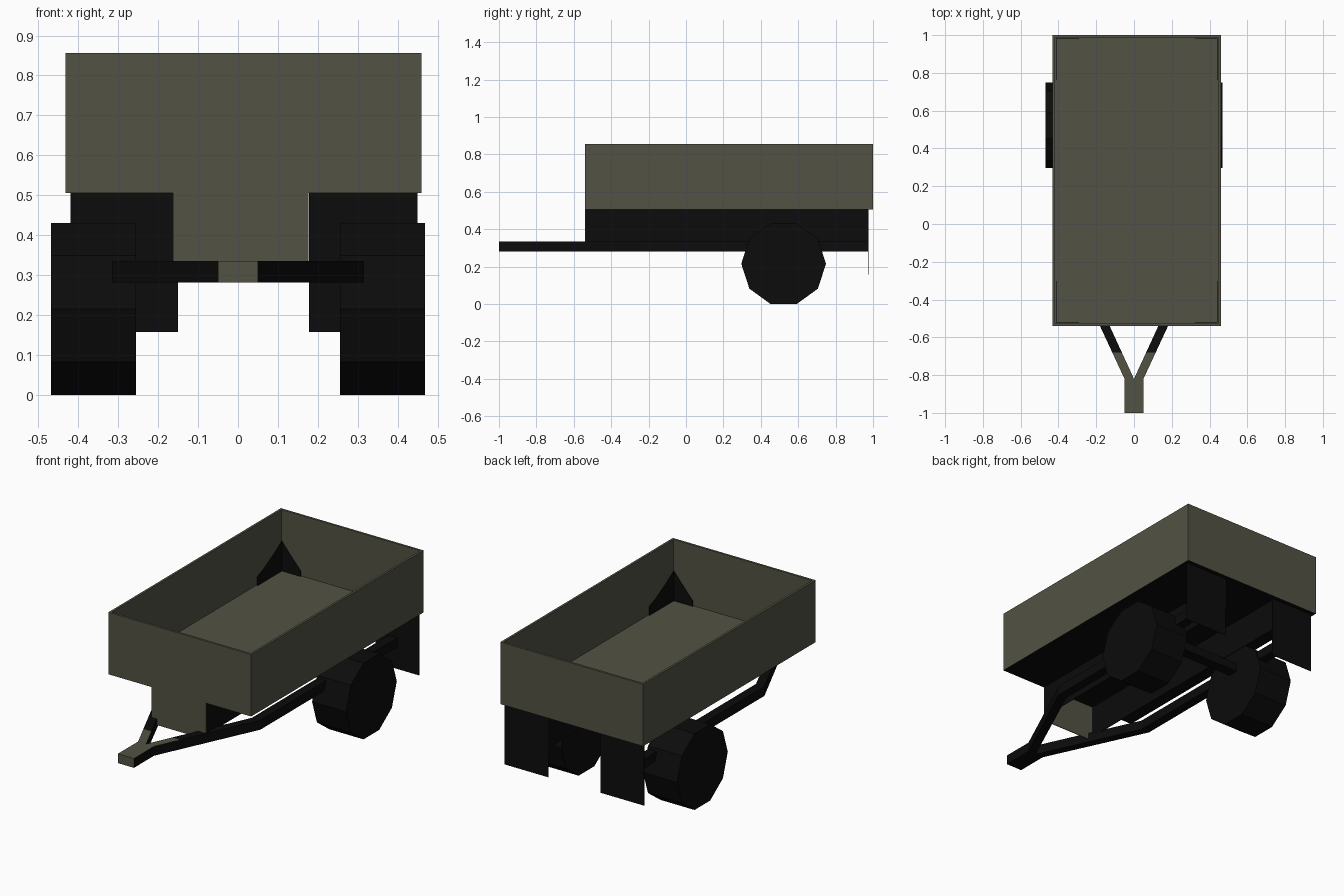
import bpy, bmesh, math
from mathutils import Vector, Matrix

if "Cube" in bpy.data.objects:
    bpy.data.objects.remove(bpy.data.objects["Cube"])


def material(name, rgb):
    m = bpy.data.materials.new(name)
    m.diffuse_color = (*rgb, 1)
    m.use_nodes = True
    m.node_tree.nodes["Principled BSDF"].inputs["Base Color"].default_value = m.diffuse_color
    return m


OLIVE = material("olive_paint", (0.085, 0.085, 0.058))
BLACK = material("black_rubber", (0.0035, 0.0035, 0.0035))


def finish(name, bm, mats, rule=None):
    bmesh.ops.recalc_face_normals(bm, faces=bm.faces)
    bm.normal_update()
    if rule:
        for f in bm.faces:
            f.material_index = rule(f)
    me = bpy.data.meshes.new(name)
    bm.to_mesh(me)
    bm.free()
    for m in mats:
        me.materials.append(m)
    ob = bpy.data.objects.new(name, me)
    bpy.context.collection.objects.link(ob)
    return ob


def prism(points, vec):
    bm = bmesh.new()
    face = bm.faces.new([bm.verts.new(p) for p in points])
    ext = bmesh.ops.extrude_face_region(bm, geom=[face], use_keep_orig=True)
    bmesh.ops.translate(bm, vec=vec, verts=[v for v in ext["geom"] if isinstance(v, bmesh.types.BMVert)])
    return bm


def block(x0, x1, y0, y1, z0, z1):
    return prism([(x0, y0, z0), (x1, y0, z0), (x1, y1, z0), (x0, y1, z0)], (0, 0, z1 - z0))


# Open cargo box with thin walls and a black underside
X0, X1, Y0, Y1, Z0, Z1 = -0.432, 0.46, -0.54, 1.0, 0.506, 0.856
WALL, FLOOR = 0.018, 0.514
bm = block(X0, X1, Y0, Y1, Z0, Z1)
bmesh.ops.recalc_face_normals(bm, faces=bm.faces)
bm.normal_update()
top = max(bm.faces, key=lambda f: f.calc_center_median().z)
bmesh.ops.inset_region(bm, faces=[top], thickness=WALL)
inner = bmesh.ops.extrude_discrete_faces(bm, faces=[top])["faces"][0]
bmesh.ops.translate(bm, vec=(0, 0, FLOOR - Z1), verts=inner.verts)
finish("cargo_box", bm, [OLIVE, BLACK],
       lambda f: int(f.normal.z < -0.5 and f.calc_center_median().z < 0.51))

# Dark stains in the inside corners, as thin plates on the walls
LONG = [(0, 0), (0.22, 0), (0.22, 0.05), (0.16, 0.075), (0.06, 0.13), (0, 0.17)]
SHORT = [(0, 0), (0.12, 0), (0.12, 0.03), (0.05, 0.11), (0, 0.17)]
for cx, sx in ((X0 + WALL, 1), (X1 - WALL, -1)):
    for cy, sy in ((Y0 + WALL, 1), (Y1 - WALL, -1)):
        finish("corner_stain_side", prism([(cx, cy + sy * a, FLOOR + h) for a, h in LONG],
                                          (sx * 0.003, 0, 0)), [BLACK])
        finish("corner_stain_end", prism([(cx + sx * a, cy, FLOOR + h) for a, h in SHORT],
                                         (0, sy * 0.003, 0)), [BLACK])

# Front apron and the black chassis channel behind it, open underneath
finish("front_apron", block(-0.163, 0.177, -0.54, -0.536, 0.30, Z0), [OLIVE])
for x in (-0.163, 0.173):
    finish("chassis_wall", block(x, x + 0.004, -0.536, 0.975, 0.325, Z0), [BLACK])

# Tow frame: drawbar, V arms and long rails as one outline
half = [(0.05, -1.0), (0.05, -0.82), (0.315, -0.25), (0.315, 0.975), (0.262, 0.975), (0.262, -0.25)]
outline = half + [(0, -0.82)] + [(-x, y) for x, y in reversed(half)]
bm = prism([(x, y, 0.282) for x, y in outline], (0, 0, 0.053))
bmesh.ops.bisect_plane(bm, geom=bm.verts[:] + bm.edges[:] + bm.faces[:],
                       plane_co=(0, -0.68, 0), plane_no=(0, 1, 0))


def frame_colour(f):
    c = f.calc_center_median()
    painted = (f.normal.z > 0.5 and c.y < -0.68) or (f.normal.y < -0.9 and c.y < -0.9)
    return 0 if painted else 1


finish("tow_frame", bm, [OLIVE, BLACK], frame_colour)

# Axle beam between the rails
finish("axle_beam", block(-0.27, 0.27, 0.49, 0.55, 0.284, 0.333), [BLACK])

# Ten-sided wheels
R = 0.2265
for side, name in ((-1, "left_wheel"), (1, "right_wheel")):
    ring = []
    for i in range(10):
        a = math.radians(18 + 36 * i)
        ring.append((side * 0.256, 0.522 + R * math.sin(a), 0.2155 - R * math.cos(a)))
    finish(name, prism(ring, (side * 0.212, 0, 0)), [BLACK])

# Rear mud flaps
for x0, x1, name in ((-0.42, -0.15, "left_mud_flap"), (0.178, 0.45, "right_mud_flap")):
    finish(name, block(x0, x1, 0.972, 0.975, 0.158, Z0), [BLACK])
